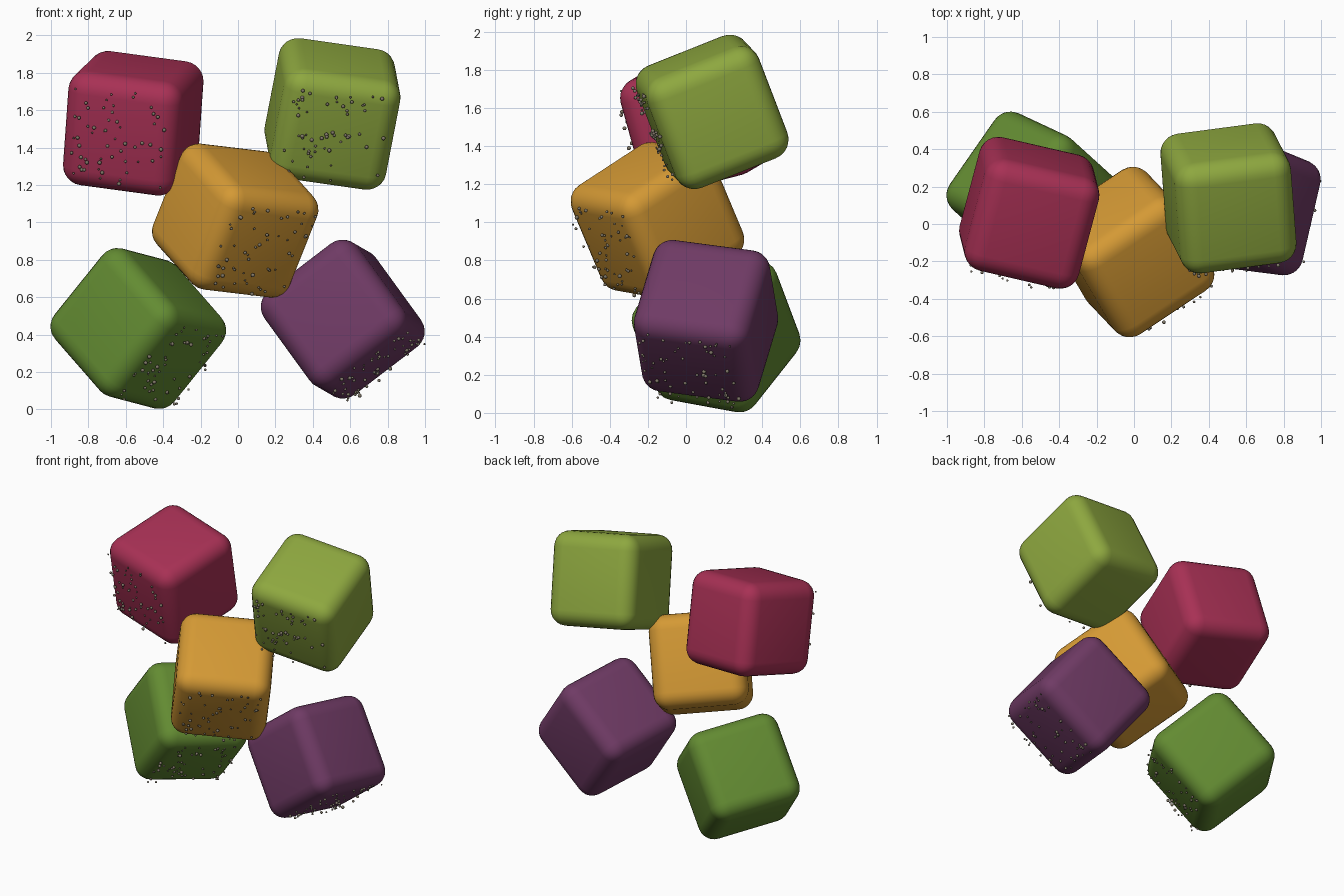
import bpy, bmesh, random
from mathutils import Matrix, Vector

default = bpy.data.objects.get("Cube")
if default:
    bpy.data.objects.remove(default, do_unlink=True)

random.seed(7)
SIDE, ROUND = 0.632, 0.106


def material(name, colour):
    mat = bpy.data.materials.new(name)
    mat.use_nodes = True
    mat.diffuse_color = (*colour, 1)
    bsdf = mat.node_tree.nodes["Principled BSDF"]
    bsdf.inputs["Base Color"].default_value = (*colour, 1)
    bsdf.inputs["Roughness"].default_value = 0.5
    return mat


def add_object(name, bm, mat, matrix):
    mesh = bpy.data.meshes.new(name)
    bm.to_mesh(mesh)
    bm.free()
    mesh.materials.append(mat)
    for face in mesh.polygons:
        face.use_smooth = True
    obj = bpy.data.objects.new(name, mesh)
    obj.matrix_world = matrix
    bpy.context.collection.objects.link(obj)
    return obj


def placement(centre, side_axis, grain_axis):
    """Local z points out of the face that carries the sugar grains."""
    z = Vector(grain_axis).normalized()
    y = z.cross(Vector(side_axis)).normalized()
    x = y.cross(z)
    return Matrix.Translation(centre) @ Matrix((x, y, z)).transposed().to_4x4()


def candy_cube(name, mat, matrix):
    bm = bmesh.new()
    bmesh.ops.create_cube(bm, size=SIDE)
    obj = add_object(name, bm, mat, matrix)
    bevel = obj.modifiers.new("rounded_edges", "BEVEL")
    bevel.width = ROUND
    bevel.segments = 6
    bevel.limit_method = "NONE"


def sugar_grains(name, mat, matrix, count=58, spread=0.265):
    bm = bmesh.new()
    for _ in range(count):
        spot = Vector((random.uniform(-spread, spread),
                       random.uniform(-spread, spread),
                       SIDE / 2 + random.uniform(0, 0.02)))
        bmesh.ops.create_icosphere(bm, subdivisions=2,
                                   radius=random.uniform(0.005, 0.011),
                                   matrix=Matrix.Translation(spot))
    add_object(name, bm, mat, matrix)


grain = material("sugar_grey", (0.22, 0.19, 0.14))

# flavour: colour, centre, a side direction, direction of the grained face
cubes = {
    "red": ((0.39, 0.03, 0.09), (-0.56, 0.06, 1.53),
            (0.97, -0.22, -0.13), (-0.25, -0.94, -0.245)),
    "lime": ((0.27, 0.39, 0.05), (0.505, 0.137, 1.58),
             (0.98, 0.13, -0.14), (0.07, -0.93, -0.37)),
    "orange": ((0.66, 0.32, 0.035), (-0.015, -0.15, 1.01),
               (0.83, 0.55, -0.10), (0.44, -0.75, -0.49)),
    "green": ((0.125, 0.26, 0.032), (-0.533, 0.158, 0.433),
              (0.565, 0.81, -0.15), (0.585, -0.53, -0.67)),
    "purple": ((0.16, 0.043, 0.13), (0.56, 0.105, 0.483),
               (0.22, 0.967, -0.126), (0.57, -0.235, -0.785)),
}

for flavour, (colour, centre, side, out) in cubes.items():
    matrix = placement(centre, side, out)
    candy_cube(flavour + "_candy_cube", material(flavour, colour), matrix)
    sugar_grains(flavour + "_sugar_grains", grain, matrix)
